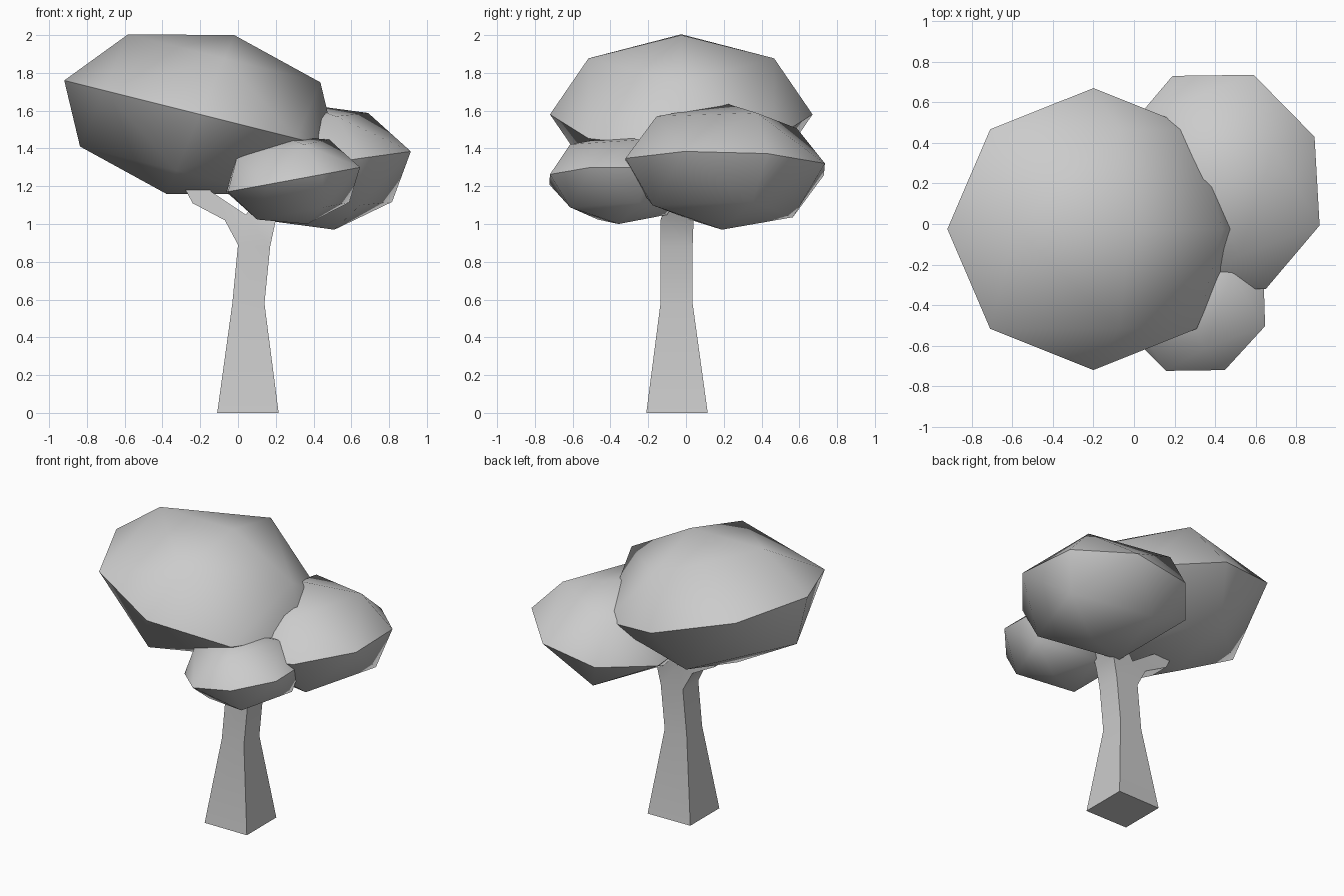
import bpy, bmesh
from mathutils import Matrix

if "Cube" in bpy.data.objects:
    bpy.data.objects.remove(bpy.data.objects["Cube"])


def finish(bm, name):
    bmesh.ops.recalc_face_normals(bm, faces=bm.faces)
    mesh = bpy.data.meshes.new(name)
    bm.to_mesh(mesh)
    bm.free()
    obj = bpy.data.objects.new(name, mesh)
    bpy.context.collection.objects.link(obj)
    # Soft faces, sharp rims and corners
    bpy.ops.object.select_all(action='DESELECT')
    obj.select_set(True)
    bpy.context.view_layer.objects.active = obj
    bpy.ops.object.shade_smooth_by_angle(angle=0.96)


def crown(name, centre, a, b, c):
    """Once-subdivided octahedron ball, skewed: a and b span the rim, c is the pole."""
    bm = bmesh.new()
    for axis in Matrix.Identity(3):
        bm.verts.new(axis)
        bm.verts.new(-axis)
    bmesh.ops.convex_hull(bm, input=bm.verts)
    bmesh.ops.subdivide_edges(bm, edges=bm.edges[:], cuts=1, use_grid_fill=True)
    for v in bm.verts:
        v.co.normalize()
    skew = Matrix((a, b, c)).transposed().to_4x4()
    bmesh.ops.transform(bm, matrix=Matrix.Translation(centre) @ skew, verts=bm.verts)
    finish(bm, name)


# Leaf crowns
crown("large_crown", (-0.20, -0.025, 1.58), (0.72, 0, -0.18), (0, 0.695, 0), (0.18, 0, 0.42))
crown("right_crown", (0.42, 0.205, 1.303), (0.47, 0.225, 0.07), (-0.23, 0.525, -0.045), (-0.09, 0.015, 0.333))
crown("small_crown", (0.292, -0.357, 1.235), (0.345, 0.156, 0.064), (-0.156, 0.363, -0.028), (-0.075, 0, 0.235))

# Forked trunk: outline points as x, z, front y, back y
outline = [
    (-0.11, 0.00, -0.21, 0.11), (-0.03, 0.58, -0.135, 0.035), (0.00, 0.89, -0.135, 0.035),
    (-0.07, 1.02, -0.12, 0.03), (-0.24, 1.11, -0.11, 0.03), (-0.31, 1.24, -0.10, 0.02),
    (-0.20, 1.26, -0.10, 0.02), (-0.14, 1.17, -0.11, 0.03), (0.04, 1.05, -0.125, 0.035),
    (0.20, 1.22, -0.06, 0.08), (0.34, 1.20, -0.06, 0.08), (0.20, 1.02, -0.135, 0.04),
    (0.17, 0.88, -0.135, 0.035), (0.14, 0.58, -0.135, 0.035), (0.215, 0.00, -0.21, 0.115),
]
panels = [(0, 1, 13, 14), (1, 2, 12, 13), (2, 3, 8), (2, 8, 12), (8, 11, 12),
          (3, 4, 7, 8), (4, 5, 6, 7), (8, 9, 10, 11)]
bm = bmesh.new()
front = [bm.verts.new((x, y0, z)) for x, z, y0, y1 in outline]
back = [bm.verts.new((x, y1, z)) for x, z, y0, y1 in outline]
for side in (front, back):
    for panel in panels:
        bm.faces.new([side[i] for i in panel])
for i in range(len(outline)):
    j = (i + 1) % len(outline)
    bm.faces.new((front[i], front[j], back[j], back[i]))
finish(bm, "forked_trunk")
